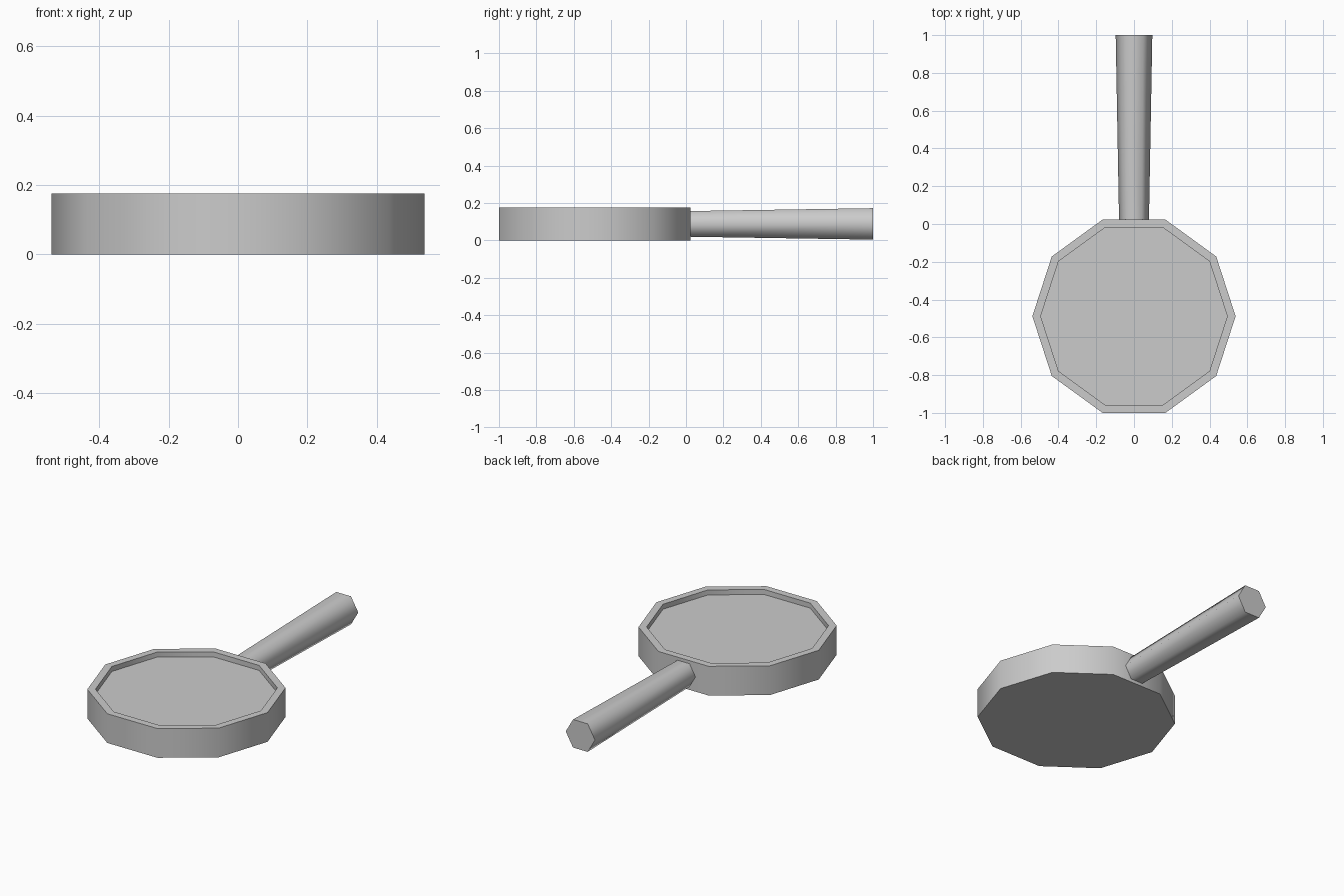
import bpy, bmesh, math
from mathutils import Matrix, Vector

if "Cube" in bpy.data.objects:
    bpy.data.objects.remove(bpy.data.objects["Cube"])

GREY = (0.6, 0.6, 0.6, 1)
metal = bpy.data.materials.new("plain grey")
metal.use_nodes = True
metal.diffuse_color = GREY
metal.node_tree.nodes["Principled BSDF"].inputs["Base Color"].default_value = GREY


def finish(bm, name):
    """Turn a bmesh into a smooth object with sharp rims."""
    bmesh.ops.recalc_face_normals(bm, faces=bm.faces)
    mesh = bpy.data.meshes.new(name)
    bm.to_mesh(mesh)
    bm.free()
    mesh.materials.append(metal)
    obj = bpy.data.objects.new(name, mesh)
    bpy.context.collection.objects.link(obj)
    bpy.ops.object.select_all(action='DESELECT')
    obj.select_set(True)
    bpy.context.view_layer.objects.active = obj
    bpy.ops.object.shade_smooth_by_angle(angle=math.radians(65))
    return obj


# Pan body: ten-sided disc with an inset, sunken floor
RADIUS, HEIGHT, RIM, DEPTH = 0.538, 0.175, 0.044, 0.03
bm = bmesh.new()
bmesh.ops.create_cone(bm, cap_ends=True, segments=10, radius1=RADIUS, radius2=RADIUS,
                      depth=HEIGHT, matrix=Matrix.Rotation(math.pi / 2, 4, 'Z'))
corner = max(bm.verts, key=lambda v: v.co.x).co
turn = Matrix.Rotation(-math.atan2(corner.y, corner.x), 4, 'Z')
place = Matrix.Translation((0, RADIUS * math.cos(math.pi / 10) - 1, HEIGHT / 2))
bmesh.ops.transform(bm, matrix=place @ turn, verts=bm.verts)
bm.normal_update()
top = max(bm.faces, key=lambda f: f.calc_center_median().z)
bmesh.ops.inset_region(bm, faces=[top], thickness=RIM, depth=0)
wall = bmesh.ops.extrude_face_region(bm, geom=[top])
floor = [g for g in wall["geom"] if isinstance(g, bmesh.types.BMVert)]
bmesh.ops.translate(bm, vec=Vector((0, 0, -DEPTH)), verts=floor)
if top.is_valid:
    bmesh.ops.delete(bm, geom=[top], context='FACES_ONLY')
finish(bm, "pan_body")

# Handle: six-sided, widening towards the free end
START, END = 0.01, 1.0
bm = bmesh.new()
bmesh.ops.create_cone(bm, cap_ends=True, segments=6, radius1=0.079, radius2=0.097,
                      depth=END - START)
corner = next(iter(bm.verts)).co
turn = Matrix.Rotation(-math.atan2(corner.y, corner.x), 4, 'Z')
place = Matrix.Translation((0, (START + END) / 2, 0.088))
bmesh.ops.transform(bm, matrix=place @ Matrix.Rotation(-math.pi / 2, 4, 'X') @ turn,
                    verts=bm.verts)
finish(bm, "handle")
